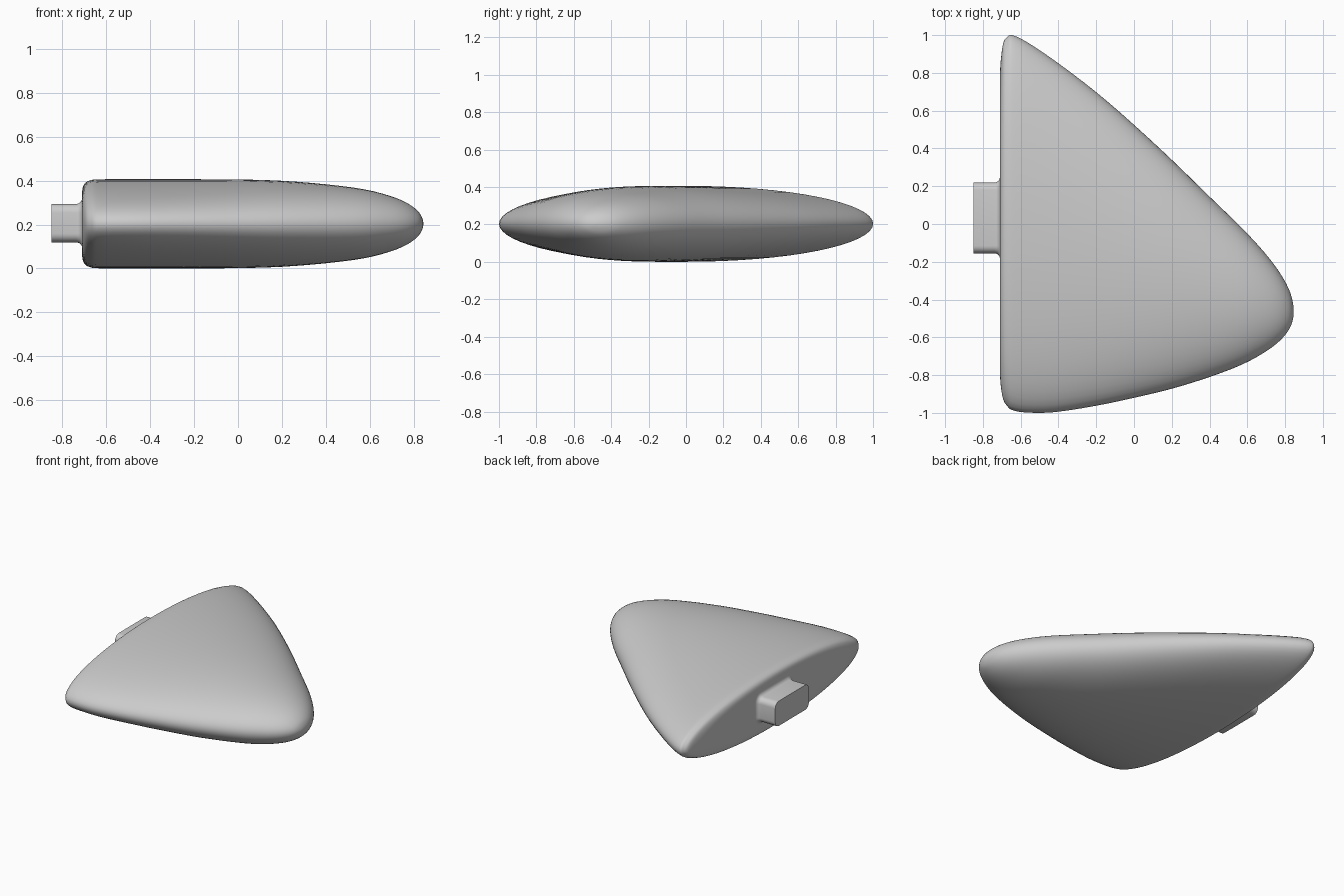
import bpy, bmesh
from math import sin, cos, pi, radians

if "Cube" in bpy.data.objects:
    bpy.data.objects.remove(bpy.data.objects["Cube"])

ZC = 0.2035  # mid height of the body


def loft(name, rings, angle):
    bm = bmesh.new()
    loops = [[bm.verts.new(p) for p in r] for r in rings]
    n = len(loops[0])
    for a, b in zip(loops, loops[1:]):
        for i in range(n):
            j = (i + 1) % n
            bm.faces.new((a[i], a[j], b[j], b[i]))
    bm.faces.new(loops[0][::-1])
    bm.faces.new(loops[-1])
    bmesh.ops.recalc_face_normals(bm, faces=bm.faces)
    me = bpy.data.meshes.new(name)
    bm.to_mesh(me)
    bm.free()
    ob = bpy.data.objects.new(name, me)
    bpy.context.collection.objects.link(ob)
    bpy.ops.object.select_all(action='DESELECT')
    bpy.context.view_layer.objects.active = ob
    ob.select_set(True)
    bpy.ops.object.shade_smooth_by_angle(angle=radians(angle))
    return ob


def smooth_rows(rows, steps):
    # Catmull-Rom curve through the section table
    out = []
    for i in range(len(rows) - 1):
        p = [rows[max(0, min(len(rows) - 1, i + k))] for k in (-1, 0, 1, 2)]
        for s in range(steps):
            t = s / steps
            out.append([0.5 * (2 * b + (c - a) * t + (2 * a - 5 * b + 4 * c - d) * t * t
                               + (3 * b - a - 3 * c + d) * t ** 3)
                        for a, b, c, d in zip(*p)])
    return out + [list(rows[-1])]


# Body: elliptical sections along x (x, low y, high y, half height)
sections = [
    (-0.710, -0.79, 0.79, 0.150), (-0.705, -0.86, 0.87, 0.174),
    (-0.692, -0.93, 0.96, 0.190), (-0.670, -0.965, 0.99, 0.199),
    (-0.645, -0.985, 1.0, 0.2025), (-0.57, -0.998, 0.965, 0.203),
    (-0.42, -0.996, 0.865, 0.203), (-0.2, -0.962, 0.698, 0.203),
    (0.0, -0.92, 0.525, 0.202), (0.2, -0.872, 0.34, 0.196),
    (0.4, -0.81, 0.145, 0.180), (0.57, -0.745, -0.02, 0.158),
    (0.69, -0.68, -0.15, 0.128), (0.77, -0.62, -0.255, 0.095),
    (0.82, -0.56, -0.345, 0.058), (0.84, -0.51, -0.41, 0.025),
    (0.845, -0.475, -0.455, 0.004),
]
N = 64
rings = []
for x, lo, hi, h in smooth_rows(sections, 3):
    rings.append([(x, (lo + hi) / 2 + (hi - lo) / 2 * cos(2 * pi * i / N),
                   ZC + h * sin(2 * pi * i / N)) for i in range(N)])
loft("wing_body", rings, 50)


# Mounting peg: rounded rectangle with a fillet where it meets the body
def rounded_rect(x, grow):
    hy, hz, r = 0.1875 + grow, 0.0875 + grow, 0.04 + grow
    pts = []
    for k, (sy, sz) in enumerate(((1, 1), (-1, 1), (-1, -1), (1, -1))):
        for i in range(7):
            a = pi / 2 * (k + i / 6)
            pts.append((x, 0.0325 + sy * (hy - r) + r * cos(a),
                        0.2065 + sz * (hz - r) + r * sin(a)))
    return pts


F = 0.028
peg = [rounded_rect(-0.85, 0)]
for i in range(7):
    a = pi / 2 * i / 6
    peg.append(rounded_rect(-0.71 - F + F * sin(a), F * (1 - cos(a))))
peg.append(rounded_rect(-0.70, F))
loft("mounting_peg", peg, 50)
